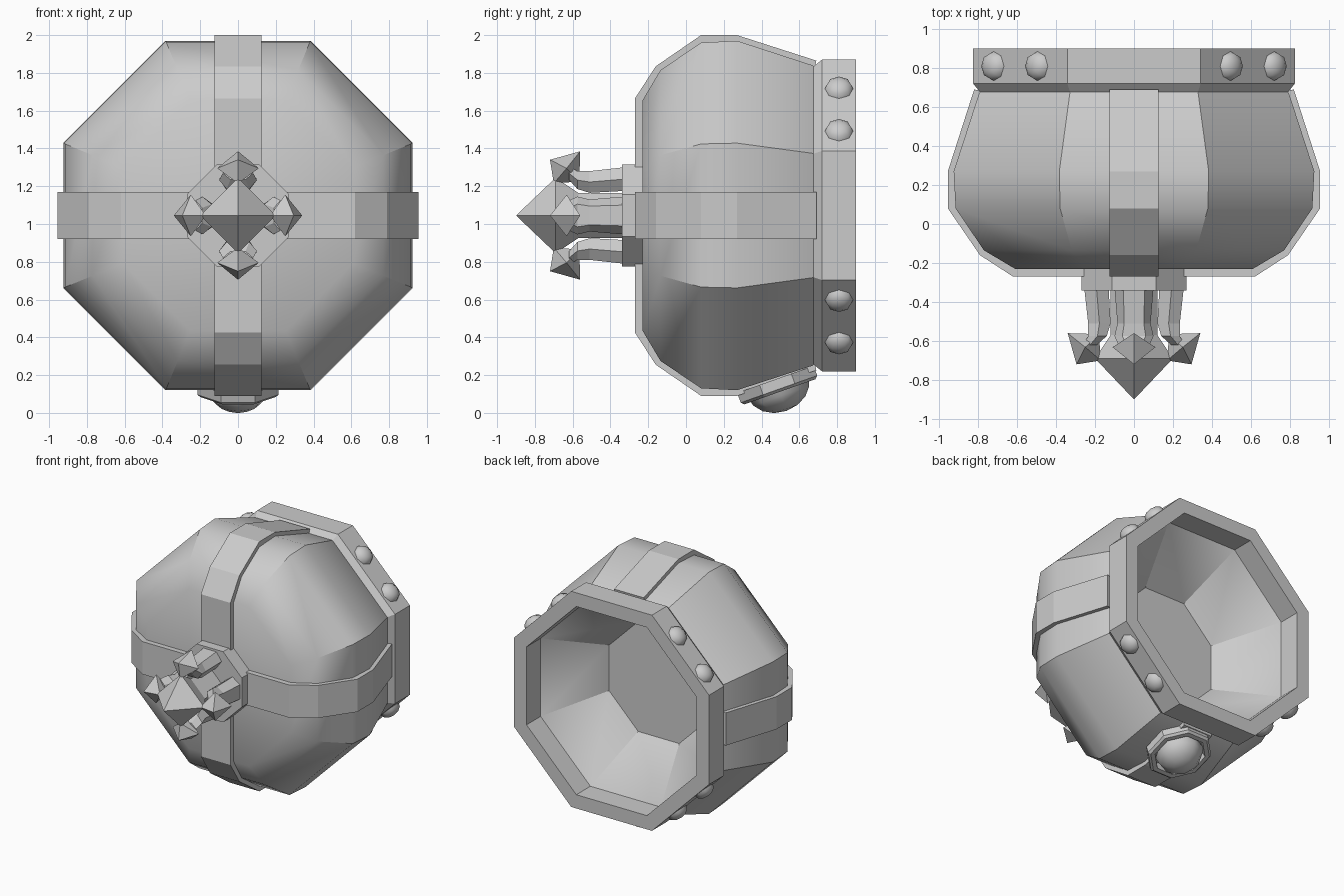
import bpy, bmesh, math
from mathutils import Matrix, Vector

if "Cube" in bpy.data.objects:
    bpy.data.objects.remove(bpy.data.objects["Cube"])

CZ = 1.045                      # height of the main axis (runs along y)
OCT = 1 / math.cos(math.pi / 8)  # apothem to corner radius


def finish(name, bm, matrix=None, smooth=None):
    bmesh.ops.remove_doubles(bm, verts=bm.verts, dist=1e-5)
    bmesh.ops.recalc_face_normals(bm, faces=bm.faces)
    me = bpy.data.meshes.new(name)
    bm.to_mesh(me)
    bm.free()
    ob = bpy.data.objects.new(name, me)
    bpy.context.collection.objects.link(ob)
    ob.matrix_world = matrix or Matrix.Translation((0, 0, CZ))
    if smooth:
        bpy.ops.object.select_all(action='DESELECT')
        bpy.context.view_layer.objects.active = ob
        ob.select_set(True)
        bpy.ops.object.shade_smooth_by_angle(angle=math.radians(smooth))
    return ob


def loft(bm, rings, closed=False):
    rings = [[bm.verts.new(p) for p in r] for r in rings]
    n = len(rings[0])
    pairs = list(zip(rings, rings[1:]))
    if closed:
        pairs.append((rings[-1], rings[0]))
    else:
        bm.faces.new(rings[0])
        bm.faces.new(rings[-1])
    for a, b in pairs:
        for i in range(n):
            j = (i + 1) % n
            bm.faces.new((a[i], a[j], b[j], b[i]))


def lathe(name, profile, n=8, k=OCT, phase=math.pi / 8, closed=False, **kw):
    """Spin (y, r) points round the y axis with n flat sides."""
    bm = bmesh.new()
    angles = [phase + i * math.tau / n for i in range(n)]
    loft(bm, [[(r * k * math.cos(a), y, r * k * math.sin(a)) for a in angles]
              for y, r in profile], closed)
    return finish(name, bm, **kw)


def dome(name, pos, normal, radius, height, rings=6):
    """Flattened half ball sitting on a surface."""
    bm = bmesh.new()
    bmesh.ops.create_uvsphere(bm, u_segments=8, v_segments=rings, radius=1)
    bmesh.ops.delete(bm, geom=[v for v in bm.verts if v.co.z < -.01], context='VERTS')
    m = (Matrix.Translation(pos) @ Vector(normal).to_track_quat('Z', 'Y').to_matrix().to_4x4()
         @ Matrix.Diagonal((radius, radius, height, 1)))
    return finish(name, bm, m, smooth=60)


# Eight-sided body with a tapered bowl sunk into the back
lathe("body", [(-.23, .61), (-.135, .77), (.08, .915), (.27, .925), (.67, .795),
               (.74, .74), (.73, .72), (.33, .42)], smooth=33)

# Rim collar
lathe("rim_collar", [(.67, .785), (.72, .825), (.9, .825), (.9, .72), (.73, .72)], closed=True)

# Collar bolts, two on each diagonal face
for sx in (-1, 1):
    for sz in (-1, 1):
        for x, z in ((.495, .672), (.72, .447)):
            dome("collar_bolt", (sx * x, .81, CZ + sz * z), (sx, 0, sz), .075, .05)

# Four straps running from the front plate to the collar
outer = [(-.27, .2), (-.27, .62), (-.16, .79), (.08, .955), (.27, .955), (.69, .82)]
inner = [(-.21, .2), (-.21, .6), (-.12, .755), (.08, .9), (.27, .91), (.68, .77)]
for q in range(4):
    bm = bmesh.new()
    loft(bm, [[(-.125, y, r), (.125, y, r), (.125, v, s), (-.125, v, s)]
              for (y, r), (v, s) in zip(outer, inner)])
    bmesh.ops.rotate(bm, verts=bm.verts, matrix=Matrix.Rotation(q * math.pi / 2, 3, 'Y'))
    finish("strap", bm)

# Front plate and central spike
lathe("front_plate", [(-.34, .27), (-.2, .27)])
lathe("centre_spike", [(-.9, 0), (-.69, .2), (-.57, .12), (-.33, .12)], n=4, k=1, phase=0)

# Four prongs, each a six-sided flared stem with a tilted double-pyramid head
for q in range(4):
    bm = bmesh.new()
    loft(bm, [[(-w, y, lo), (w, y, lo), (m, y, (lo + hi) / 2), (w, y, hi),
               (-w, y, hi), (-m, y, (lo + hi) / 2)]
              for y, lo, hi, w, m in ((-.33, .13, .255, .055, .1), (-.51, .12, .235, .05, .085),
                                      (-.575, .14, .235, .06, .1), (-.62, .19, .26, .04, .08))])
    base = [bm.verts.new(p) for p in ((0, -.56, .34), (.11, -.632, .25),
                                      (0, -.70, .17), (-.11, -.632, .25))]
    tips = [bm.verts.new(p) for p in ((0, -.72, .295), (0, -.565, .18))]
    for t in tips:
        for i in range(4):
            bm.faces.new((base[i], base[(i + 1) % 4], t))
    bmesh.ops.rotate(bm, verts=bm.verts, matrix=Matrix.Rotation(q * math.pi / 2, 3, 'Y'))
    finish("prong", bm)

# Round stud in an eight-sided ring under the body
tilt = math.radians(109.5)
seat = Matrix.Translation((0, .487, .14)) @ Matrix.Rotation(tilt, 4, 'X')
lathe("stud_ring", [(.04, .215), (-.015, .215), (-.03, .2), (-.03, .17), (.04, .16)],
      closed=True, matrix=seat)
dome("under_stud", (0, .487, .14), (0, -math.cos(tilt), -math.sin(tilt)), .17, .137, rings=8)
